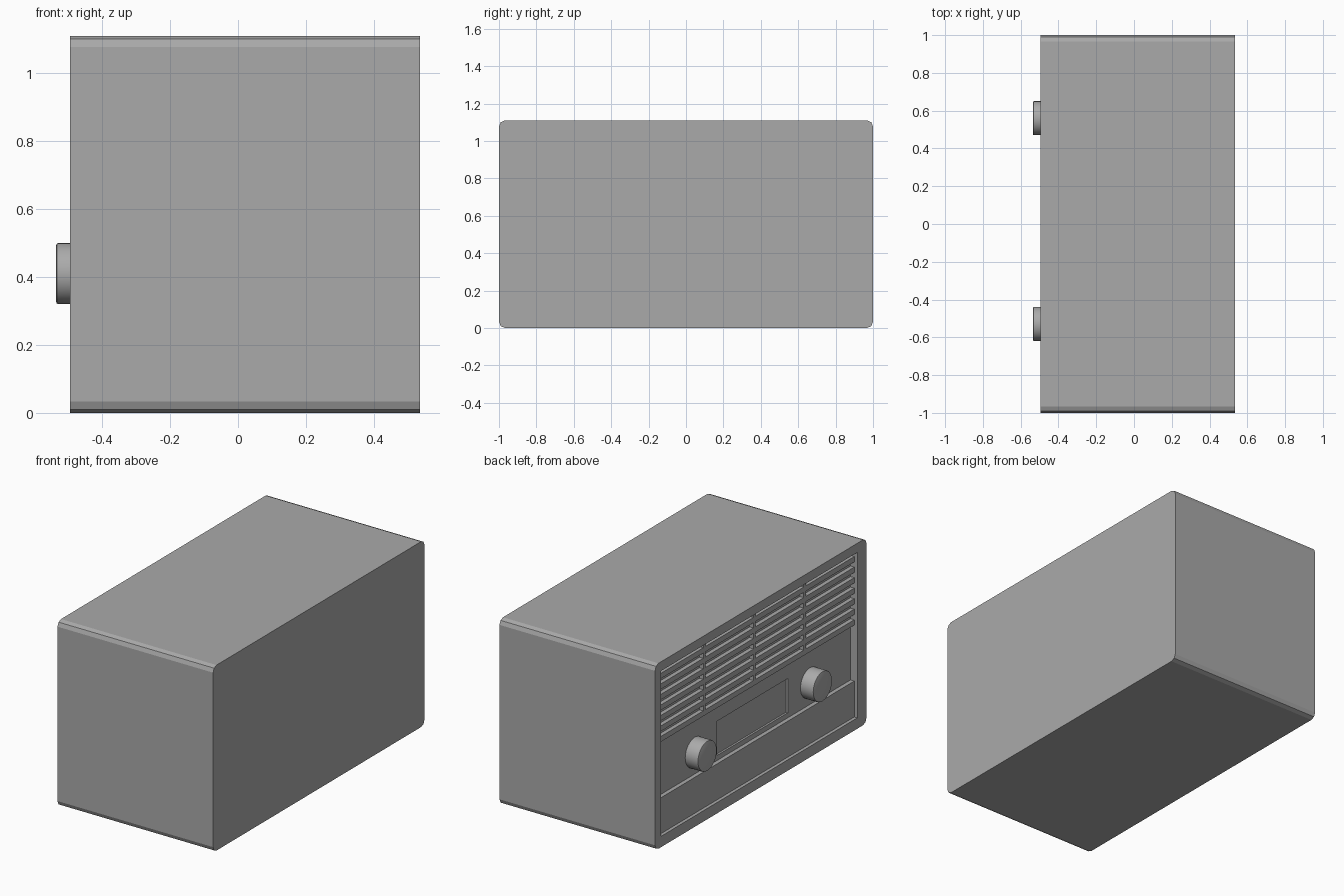
import bpy
import bmesh
import math
from mathutils import Matrix, Vector

cube = bpy.data.objects.get("Cube")
if cube:
    bpy.data.objects.remove(cube, do_unlink=True)

grey = bpy.data.materials.new("plain grey")
grey.use_nodes = True
grey.diffuse_color = (0.4, 0.4, 0.4, 1)
grey.node_tree.nodes["Principled BSDF"].inputs["Base Color"].default_value = (0.4, 0.4, 0.4, 1)

# Shared layout: the radio face looks towards -x
FRONT, BACK = -0.495, 0.535
PANEL, RAISED = -0.45, -0.475
MID = 0.015
LEFT, RIGHT = MID + 0.928, MID - 0.928
BOTTOM, TOP = 0.065, 1.055


def finish(name, bm):
    bmesh.ops.recalc_face_normals(bm, faces=bm.faces)
    mesh = bpy.data.meshes.new(name)
    bm.to_mesh(mesh)
    bm.free()
    mesh.materials.append(grey)
    ob = bpy.data.objects.new(name, mesh)
    bpy.context.collection.objects.link(ob)
    return ob


def add_box(bm, x, y, z):
    """Box spanning the given pairs of limits."""
    centre = Vector([sum(s) / 2 for s in (x, y, z)])
    size = Vector([abs(s[1] - s[0]) for s in (x, y, z)])
    bmesh.ops.create_cube(
        bm, size=1, matrix=Matrix.Translation(centre) @ Matrix.Diagonal(size).to_4x4())


def box(name, x, y, z):
    bm = bmesh.new()
    add_box(bm, x, y, z)
    return finish(name, bm)


def cut(target, cutter):
    cutter.hide_render = True
    mod = target.modifiers.new("cut", "BOOLEAN")
    mod.operation = "DIFFERENCE"
    mod.solver = "EXACT"
    mod.object = cutter
    bpy.context.view_layer.objects.active = target
    bpy.ops.object.modifier_apply(modifier=mod.name)
    bpy.data.objects.remove(cutter, do_unlink=True)


# Housing with its four long edges rounded
bm = bmesh.new()
add_box(bm, (FRONT, BACK), (-1, 1), (0, 1.11))
long_edges = [e for e in bm.edges if abs(e.verts[0].co.x - e.verts[1].co.x) > 0.5]
bmesh.ops.bevel(bm, geom=long_edges, offset=0.033, segments=2, profile=0.5, affect="EDGES")
housing = finish("housing", bm)

# Front recess, then the shallow dial window in its floor
cut(housing, box("recess_cutter", (FRONT - 0.1, PANEL), (LEFT, RIGHT), (BOTTOM, TOP)))
cut(housing, box("dial_cutter", (PANEL - 0.02, PANEL + 0.012),
                 (MID - 0.335, MID + 0.335), (0.31, 0.515)))

# Raised lower panel
box("lower_panel", (RAISED, PANEL + 0.01), (LEFT, RIGHT), (BOTTOM, 0.28))

# Speaker grille: horizontal slats and three uprights
bm = bmesh.new()
for i in range(7):
    z = 0.615 + 0.063 * i
    add_box(bm, (RAISED, PANEL + 0.005), (LEFT, RIGHT), (z, z + 0.032))
for i in (-1, 0, 1):
    y = 0.03 + 0.475 * i
    add_box(bm, (RAISED, PANEL + 0.005), (y - 0.01, y + 0.01), (0.615, TOP))
finish("speaker_grille", bm)

# Control knobs with softened front rims
for name, y in (("left_knob", MID - 0.545), ("right_knob", MID + 0.545)):
    bm = bmesh.new()
    place = Matrix.Translation((-0.49, y, 0.41)) @ Matrix.Rotation(math.pi / 2, 4, "Y")
    bmesh.ops.create_cone(bm, cap_ends=True, segments=32, radius1=0.09, radius2=0.09,
                          depth=0.09, matrix=place)
    rim = [e for e in bm.edges if all(v.co.x < -0.53 for v in e.verts)]
    bmesh.ops.bevel(bm, geom=rim, offset=0.006, segments=2, profile=0.5, affect="EDGES")
    knob = finish(name, bm)
    bpy.ops.object.select_all(action="DESELECT")
    knob.select_set(True)
    bpy.context.view_layer.objects.active = knob
    bpy.ops.object.shade_smooth_by_angle(angle=math.radians(35))
